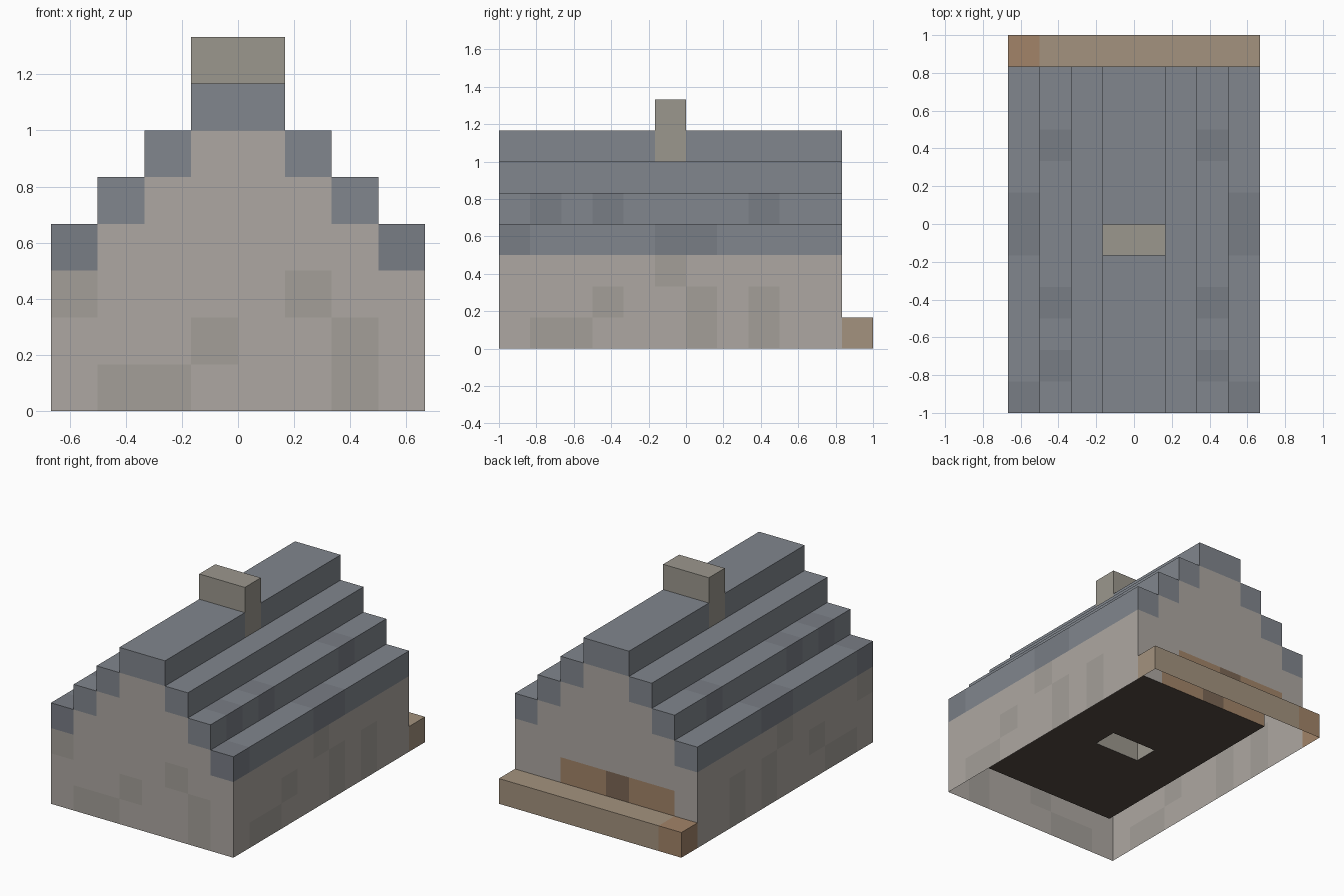
import bpy, bmesh

if "Cube" in bpy.data.objects:
    bpy.data.objects.remove(bpy.data.objects["Cube"])

U = 1 / 6  # edge length of one building block


def material(name, rgb):
    m = bpy.data.materials.new(name)
    m.diffuse_color = (*rgb, 1)
    m.use_nodes = True
    m.node_tree.nodes["Principled BSDF"].inputs["Base Color"].default_value = m.diffuse_color
    return m


MATS = {
    "stone": material("stone", (0.42, 0.39, 0.36)),
    "stone_dark": material("stone_dark", (0.37, 0.345, 0.315)),
    "slate": material("slate", (0.22, 0.24, 0.27)),
    "slate_dark": material("slate_dark", (0.19, 0.205, 0.235)),
    "flue": material("flue", (0.33, 0.31, 0.27)),
    "timber": material("timber", (0.37, 0.29, 0.21)),
    "timber_warm": material("timber_warm", (0.36, 0.23, 0.14)),
    "timber_dark": material("timber_dark", (0.20, 0.135, 0.09)),
    "boards": material("boards", (0.09, 0.07, 0.055)),
}
PARTS = {}  # part name -> {cell: material name}
TAKEN = {}  # cell -> part name


def put(part, cell, mat):
    if cell not in TAKEN:
        TAKEN[cell] = part
        PARTS.setdefault(part, {})[cell] = mat


# Darker blocks: front wall (x, z), right wall (y, z), right roof steps (y, z)
FRONT_DARK = {(-4, 2), (1, 2), (-1, 1), (2, 0), (2, 1), (-3, 0), (-2, 0)}
SIDE_DARK = {(-5, 0), (-4, 0), (-3, 1), (0, 0), (0, 1), (2, 0), (2, 1), (-1, 2)}
ROOF_DARK = {(-6, 3), (-1, 3), (0, 3), (-5, 4), (-3, 4), (2, 4)}

# Chimney: solid column from the ground through the ridge
for x in (-1, 0):
    for z in range(8):
        put("chimney", (x, -1, z), "flue")

# House: stepped roof, gable walls, side walls and raised floor
for x in range(-4, 4):
    k = x if x >= 0 else -1 - x
    for y in range(-6, 5):
        mat = "slate_dark" if (y, 6 - k) in ROOF_DARK else "slate"
        put("roof", (x, y, 6 - k), mat)
        gable = y in (-6, 4)
        if gable or k == 3:
            for z in range(6 - k):
                mat = "stone"
                if y == 4 and z == 1 and -3 <= x <= 1:  # back doorway panel
                    part = "back_panel"
                    mat = "timber_dark" if x == -1 else "timber_warm"
                else:
                    part = "walls"
                    if (y == -6 and (x, z) in FRONT_DARK) or (k == 3 and (y, z) in SIDE_DARK):
                        mat = "stone_dark"
                put(part, (x, y, z), mat)
        else:
            put("floor", (x, y, 0), "boards")

# Back step running along the rear wall
for x in range(-4, 4):
    put("back_step", (x, 5, 0), "timber_warm" if x == -4 else "timber")


def build(part, cells):
    """Make the exposed faces of a part's blocks; the underside at z = 0 stays open."""
    bm = bmesh.new()
    verts = {}

    def vert(p):
        if p not in verts:
            verts[p] = bm.verts.new([c * U for c in p])
        return verts[p]

    mesh = bpy.data.meshes.new(part)
    names = sorted(set(cells.values()))
    for n in names:
        mesh.materials.append(MATS[n])
    for cell, mat in cells.items():
        for axis in range(3):
            for side in (0, 1):
                near = list(cell)
                near[axis] += 1 if side else -1
                if tuple(near) in TAKEN or near[2] < 0:
                    continue
                a, b = (axis + 1) % 3, (axis + 2) % 3
                ring = []
                for da, db in ((0, 0), (1, 0), (1, 1), (0, 1)):
                    p = list(cell)
                    p[axis] += side
                    p[a] += da
                    p[b] += db
                    ring.append(vert(tuple(p)))
                face = bm.faces.new(ring if side else ring[::-1])
                face.material_index = names.index(mat)
    bm.to_mesh(mesh)
    bm.free()
    bpy.context.collection.objects.link(bpy.data.objects.new(part, mesh))


for part, cells in PARTS.items():
    build(part, cells)
